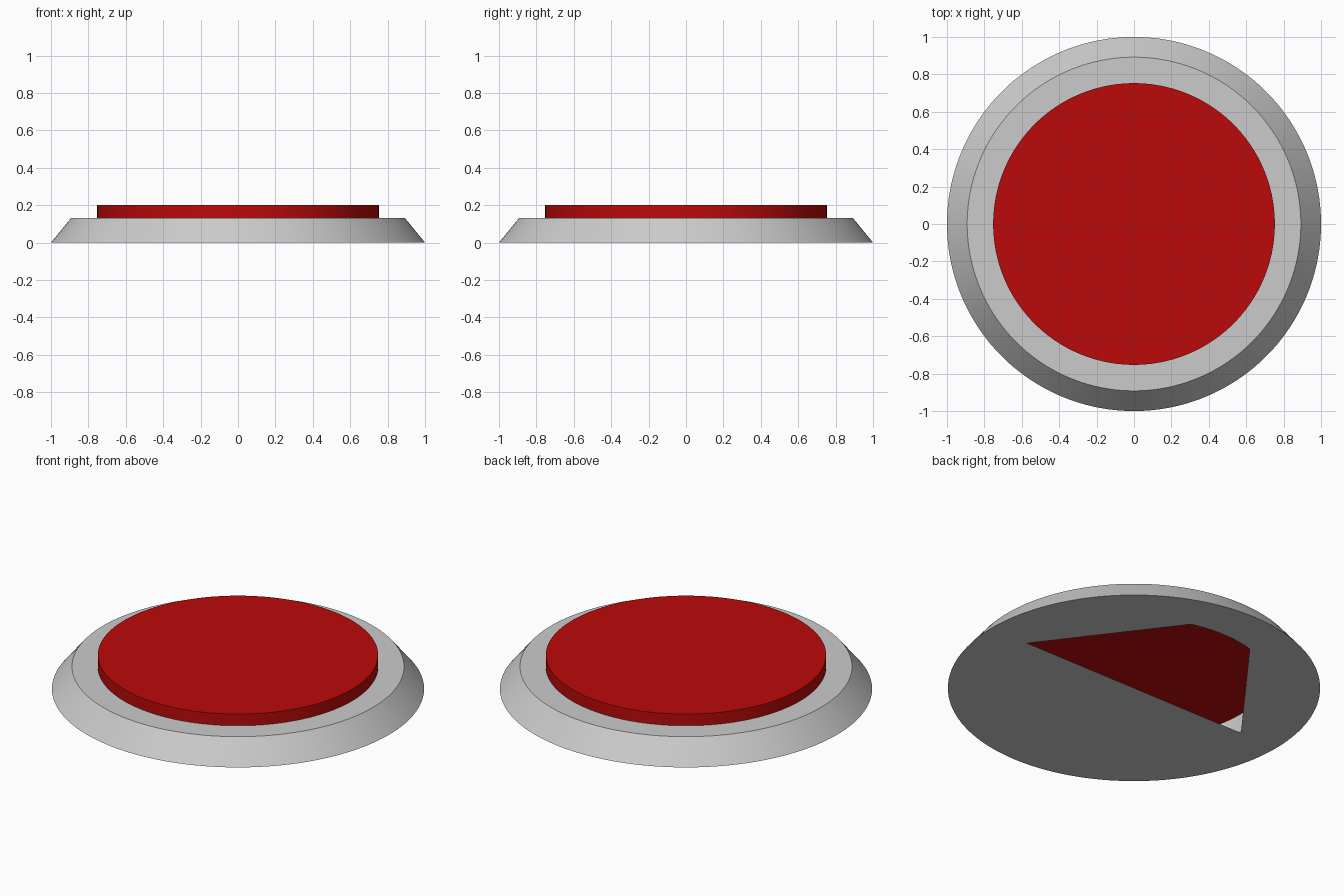
import bpy, bmesh, math

if "Cube" in bpy.data.objects:
    bpy.data.objects.remove(bpy.data.objects["Cube"])

SEG = 180          # 2 degree steps
R_IN = 0.75


def finish(name, bm, normals=True):
    if normals:
        bmesh.ops.recalc_face_normals(bm, faces=bm.faces)
    mesh = bpy.data.meshes.new(name)
    bm.to_mesh(mesh)
    bm.free()
    obj = bpy.data.objects.new(name, mesh)
    bpy.context.collection.objects.link(obj)
    bpy.ops.object.select_all(action='DESELECT')
    obj.select_set(True)
    bpy.context.view_layer.objects.active = obj
    bpy.ops.object.shade_smooth_by_angle(angle=math.radians(30))
    return obj


def point(r, deg, z):
    a = math.radians(deg)
    return (r * math.cos(a), r * math.sin(a), z)


def revolve(name, profile):
    """Closed (r, z) profile turned around z."""
    bm = bmesh.new()
    step = 360 / SEG
    rings = [[bm.verts.new(point(r, i * step, z)) for i in range(SEG)]
             for r, z in profile]
    for a, b in zip(rings, rings[1:] + rings[:1]):
        for i in range(SEG):
            j = (i + 1) % SEG
            bm.faces.new((a[i], a[j], b[j], b[i]))
    return finish(name, bm)


# Bevelled base ring with a round recess
revolve("base_ring", [(R_IN, 0), (1.0, 0), (0.892, 0.132), (R_IN, 0.132)])

# Underside plate: circle segments leaving the open window toward the back
bm = bmesh.new()
for start, end in ((180, 360), (0, 74), (106, 180)):
    arc = [bm.verts.new(point(R_IN, d, 0)) for d in range(start, end + 1, 2)]
    bm.faces.new(arc[::-1])
finish("underside_plate", bm, normals=False)

# Red button disc
bm = bmesh.new()
bmesh.ops.create_cone(bm, cap_ends=True, segments=SEG, radius1=0.753,
                      radius2=0.753, depth=0.083)
bmesh.ops.translate(bm, verts=bm.verts, vec=(0, 0, 0.1595))
button = finish("red_disc", bm)
red = bpy.data.materials.new("red")
red.diffuse_color = (0.5, 0.003, 0.003, 1)
red.use_nodes = True
red.node_tree.nodes["Principled BSDF"].inputs["Base Color"].default_value = red.diffuse_color
button.data.materials.append(red)
